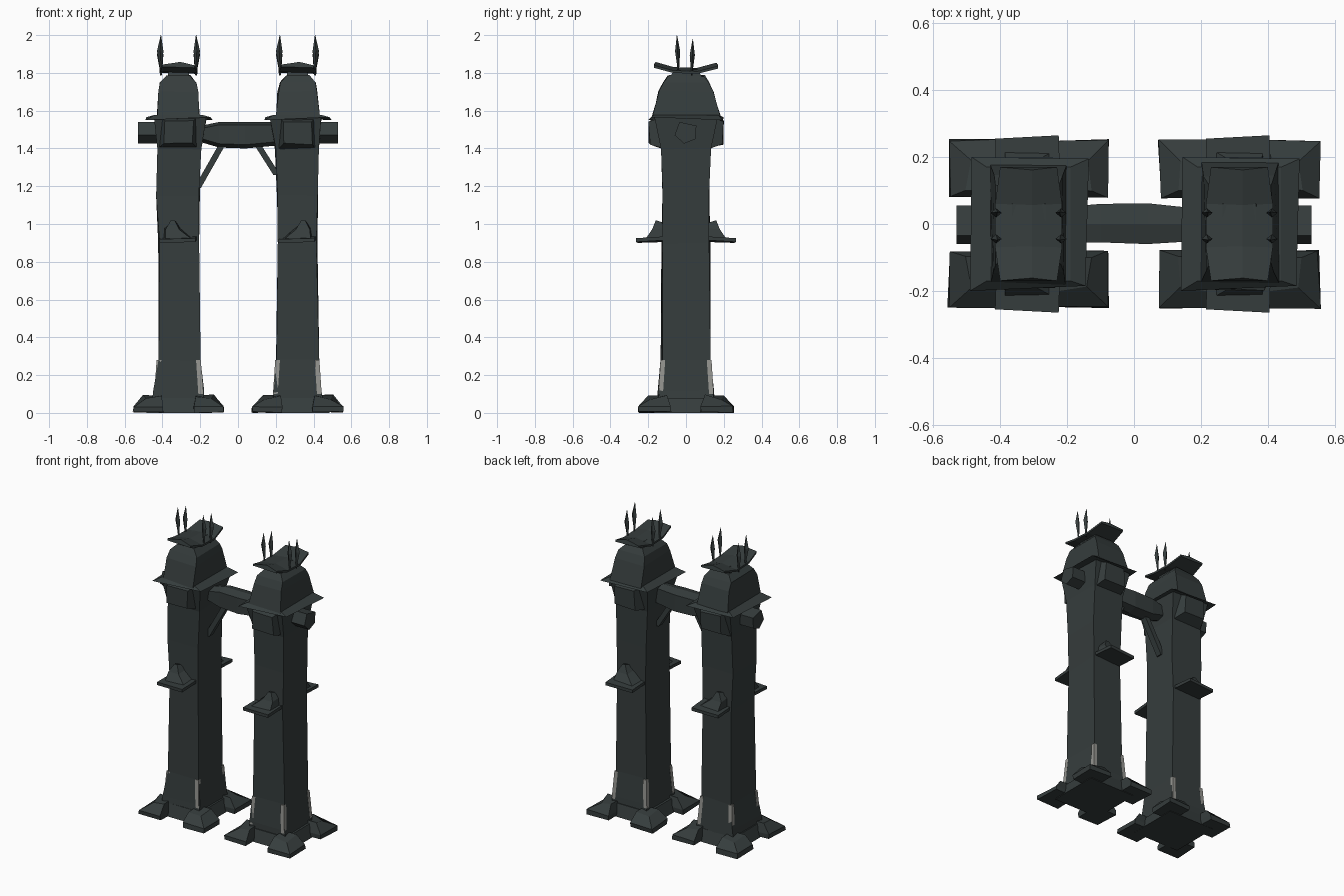
import bpy, bmesh, random
from mathutils import Vector

random.seed(4)
cube = bpy.data.objects.get("Cube")
if cube:
    bpy.data.objects.remove(cube, do_unlink=True)


def material(name, rgb):
    m = bpy.data.materials.new(name)
    m.use_nodes = True
    col = (*rgb, 1)
    m.diffuse_color = col
    m.node_tree.nodes["Principled BSDF"].inputs["Base Color"].default_value = col
    return m


STONE = material("dark slate", (0.036, 0.046, 0.046))
PALE = material("pale grey", (0.3, 0.3, 0.28))


def loft(name, rings, mat=STONE, jitter=0.0):
    """Skin a stack of equal-length rings and cap both ends."""
    bm = bmesh.new()
    shake = lambda: Vector([random.uniform(-jitter, jitter) for _ in range(3)])
    loops = [[bm.verts.new(Vector(p) + shake()) for p in r] for r in rings]
    n = len(loops[0])
    for a, b in zip(loops, loops[1:]):
        for i in range(n):
            j = (i + 1) % n
            bm.faces.new((a[i], a[j], b[j], b[i]))
    bm.faces.new(loops[0][::-1])
    bm.faces.new(loops[-1])
    bmesh.ops.recalc_face_normals(bm, faces=bm.faces)
    me = bpy.data.meshes.new(name)
    bm.to_mesh(me)
    bm.free()
    me.materials.append(mat)
    ob = bpy.data.objects.new(name, me)
    bpy.context.scene.collection.objects.link(ob)
    return ob


def rect(z, x0, x1, y0, y1):
    return [(x0, y0, z), (x1, y0, z), (x1, y1, z), (x0, y1, z)]


def centred(cx, z, hx, hy):
    return rect(z, cx - hx, cx + hx, -hy, hy)


def bar(name, a, b, w, h):
    """Rectangular bar in the front plane between two (x, z) points."""
    ends = []
    for x, z in (a, b):
        ends.append([(x - h, -w, z), (x - h, w, z), (x + h, w, z), (x + h, -w, z)])
    return loft(name, ends)


# shaft outlines: height, outer x, inner x, half depth
SHAFT = [(0.03, .455, .18, .15), (0.12, .445, .185, .145), (0.28, .425, .2, .13),
         (0.9, .42, .21, .125), (1.15, .428, .208, .122), (1.4, .425, .195, .13),
         (1.56, .44, .17, .165)]

for s, side in ((-1, "right"), (1, "left")):
    cx = 0.315 * s
    loft(side + "_shaft", [rect(z, *sorted((s * o, s * i)), -d, d)
                           for z, o, i, d in SHAFT], jitter=0.006)

    # footing and four splayed corner slabs
    loft(side + "_footing", [centred(cx, 0, .17, .17), centred(cx, .08, .145, .15)])
    for u in (-1, 1):
        for v in (-1, 1):
            low = [(.08, .08), (.235, .08), (.24, .25), (.08, .25)]
            top = [(.09, .1, .09), (.185, .1, .09), (.175, .19, .07), (.09, .2, .085)]
            tag = ("inner" if u * s < 0 else "outer") + ("_front" if v < 0 else "_back")
            loft(f"{side}_{tag}_foot",
                 [[(cx + u * x, v * y, 0) for x, y in low],
                  [(cx + u * x, v * y, .03) for x, y in low],
                  [(cx + u * x, v * y, z) for x, y, z in top]], jitter=0.004).location.z = .004

            # worn strip down each lower corner
            strip = []
            for z, k in ((.1, .012), (.28, 0)):
                ex = (.115 if u * s < 0 else .113) + k
                ey = .132 + k
                strip.append([(cx + u * (ex - .022), v * (ey + .003), z),
                              (cx + u * (ex + .003), v * (ey + .003), z),
                              (cx + u * (ex + .003), v * (ey - .022), z),
                              (cx + u * (ex - .01), v * (ey - .01), z)])
            loft(f"{side}_{tag}_worn_edge", strip, PALE)

    # ledge with a peaked hump, and a boss, on front and back
    for v, end in ((-1, "front"), (1, "back")):
        y = lambda d: v * d
        loft(f"{side}_{end}_ledge", [
            [(cx - .095, y(.1), z), (cx + .095, y(.1), z + .01),
             (cx + .09, y(.265), z), (cx - .1, y(.255), z - .005)]
            for z in (.905, .925)])
        px = cx + .03 * s
        loft(f"{side}_{end}_hump", [
            [(cx - .08, y(.1), .92), (cx + .08, y(.1), .92),
             (cx + .07, y(.215), .92), (cx - .07, y(.215), .92)],
            [(px - .045, y(.1), .98), (px + .04, y(.1), .98),
             (px + .035, y(.18), .97), (px - .04, y(.18), .97)],
            [(px - .02, y(.1), 1.0), (px + .015, y(.1), 1.0),
             (px + .01, y(.16), 1.02), (px - .01, y(.16), 1.02)]])
        loft(f"{side}_{end}_boss", [
            [(cx - w, y(d), 1.485 - h), (cx + w, y(d), 1.485 - h),
             (cx + w, y(d), 1.485 + h), (cx - w, y(d), 1.485 + h)]
            for w, h, d in ((.1, .085, .12), (.075, .06, .195))], jitter=.006)

    # five-sided beam end on the outer side
    pent = [(-.06, 1.47), (-.01, 1.425), (.05, 1.45), (.055, 1.52), (-.035, 1.54)]
    loft(side + "_beam_end", [[(s * x, b, c) for b, c in pent] for x in (.38, .53)])

    # drooping skirt, tapered cap and neck
    loft(side + "_skirt", [
        [(cx - .175, -.2, 1.55), (cx + .17, -.185, 1.565),
         (cx + .18, .195, 1.55), (cx - .17, .2, 1.565)],
        centred(cx, 1.578, .125, .17)])
    loft(side + "_cap", [centred(cx, 1.565, .115, .18), centred(cx, 1.7, .103, .142),
                         centred(cx, 1.75, .095, .122), centred(cx, 1.785, .062, .095)],
         jitter=.005)
    loft(side + "_neck", [centred(cx, 1.77, .06, .09), centred(cx, 1.82, .05, .06)])

    # saddle roof: low in the middle of its length, ridged across its width
    roof = []
    for y, z, w in ((-.17, 1.832, .085), (-.07, 1.805, .1), (.06, 1.8, .1), (.17, 1.828, .085)):
        roof.append([(cx - w, y, z), (cx + w, y, z - .005), (cx + w, y, z + .008),
                     (cx + .01, y * .95, z + .026), (cx - w, y, z + .012)])
    loft(side + "_roof", roof)

    # leaf-shaped horns along both roof edges
    for u in (-1, 1):
        for n, y in enumerate((-.04, .03)):
            rings = []
            for z, dx, w in ((1.8, 0, .004), (1.84, 0, .008), (1.91, .004, .017), (1.995, .0, .001)):
                x = cx + u * (.093 + dx)
                yy = y * (1 + (z - 1.8))
                rings.append([(x - w, yy, z), (x, yy - w * .8, z),
                              (x + w, yy, z), (x, yy + w * .8, z)])
            h = loft(f"{side}_horn_{'outer' if u == s else 'inner'}_{n + 1}", rings)
            h.location.z = .005 - .02 * n

# six-sided beam joining the towers
BEAM = [(-.22, -.055, .05, 1.44, 1.515), (-.1, -.055, .06, 1.405, 1.54),
        (.04, -.06, .062, 1.4, 1.54), (.2, -.05, .045, 1.415, 1.54)]
loft("cross_beam", [[(x, a, lo + .02), (x, 0, lo), (x, b, lo + .015),
                     (x, b, hi - .015), (x, 0, hi), (x, a, hi - .015)]
                    for x, a, b, lo, hi in BEAM])

# slanted braces under the beam
bar("right_brace", (-.215, 1.19), (-.09, 1.41), .02, .018)
bar("left_brace", (.205, 1.26), (.11, 1.41), .02, .018)
